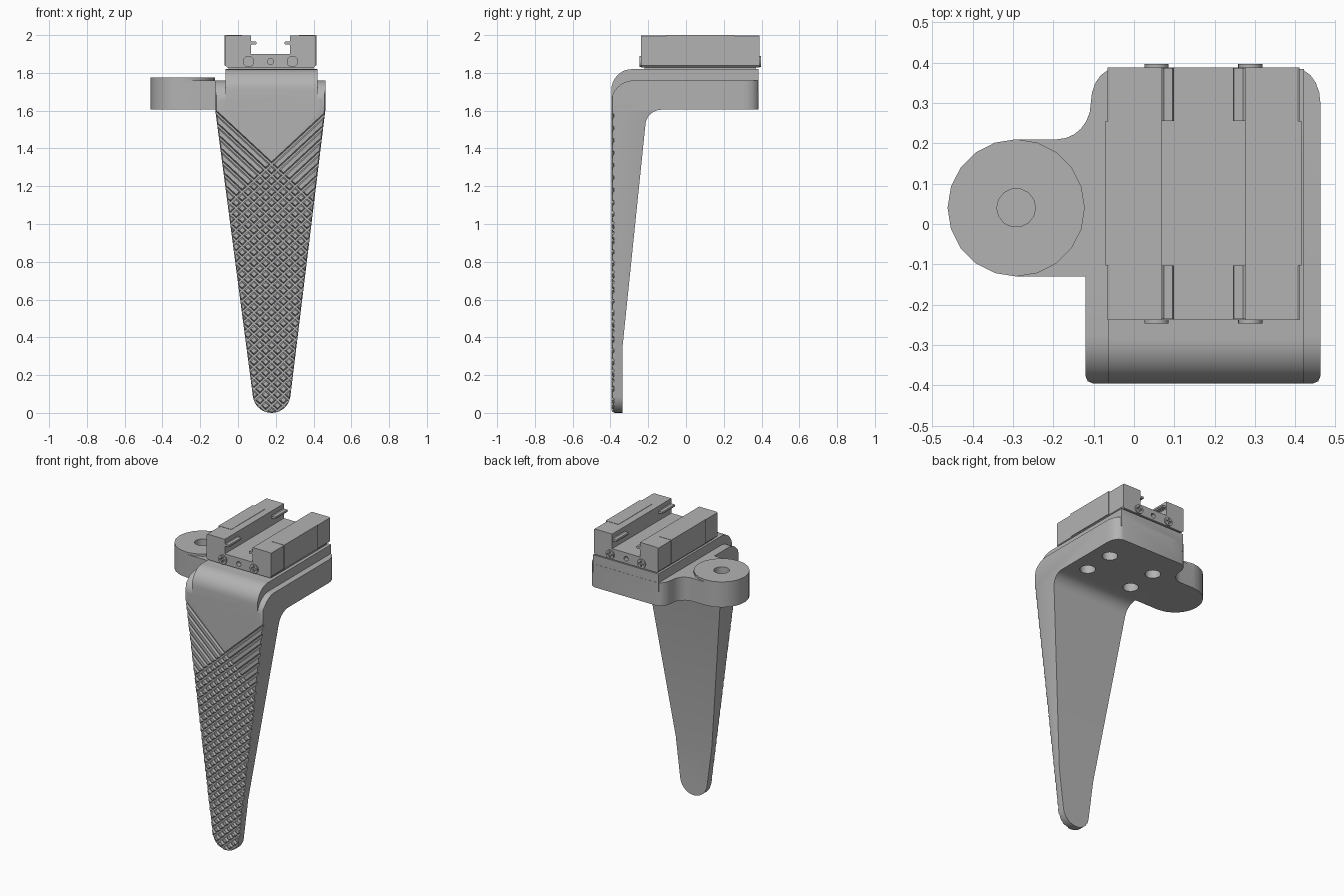
import bpy, bmesh, math
from mathutils import Vector

if "Cube" in bpy.data.objects:
    bpy.data.objects.remove(bpy.data.objects["Cube"])

grey = bpy.data.materials.new("satin grey")
grey.use_nodes = True
grey.diffuse_color = (0.45, 0.45, 0.45, 1)
grey.node_tree.nodes["Principled BSDF"].inputs["Base Color"].default_value = (0.45, 0.45, 0.45, 1)

MID_X, MID_Y = 0.172, 0.075     # centre of the clamp
FRONT = -0.395


def finish(name, bm):
    bmesh.ops.recalc_face_normals(bm, faces=bm.faces)
    mesh = bpy.data.meshes.new(name)
    bm.to_mesh(mesh)
    bm.free()
    mesh.materials.append(grey)
    ob = bpy.data.objects.new(name, mesh)
    bpy.context.collection.objects.link(ob)
    return ob


def prism(name, pts, axis, lo, hi, bevel_low=0):
    """Extrude a 2D outline along an axis, optionally chamfering the low cap."""
    place = {"x": lambda a, b, t: (t, a, b),
             "y": lambda a, b, t: (a, t, b),
             "z": lambda a, b, t: (a, b, t)}[axis]
    bm = bmesh.new()
    low = bm.faces.new([bm.verts.new(place(a, b, lo)) for a, b in pts])
    out = bmesh.ops.extrude_face_region(bm, geom=[low], use_keep_orig=True)
    for v in out["geom"]:
        if isinstance(v, bmesh.types.BMVert):
            v.co = Vector(place(*pts[0], hi)) - Vector(place(*pts[0], lo)) + v.co
    if bevel_low:
        bmesh.ops.recalc_face_normals(bm, faces=bm.faces)
        bmesh.ops.bevel(bm, geom=list(low.edges), offset=bevel_low, segments=2,
                        profile=0.5, affect="EDGES")
    return finish(name, bm)


def box(name, x, y, z):
    return prism(name, [(x[0], y[0]), (x[1], y[0]), (x[1], y[1]), (x[0], y[1])], "z", *z)


def arc(cx, cy, rx, ry, a0, a1, n=8):
    angles = [math.radians(a0 + (a1 - a0) * i / n) for i in range(n + 1)]
    return [(cx + rx * math.cos(a), cy + ry * math.sin(a)) for a in angles]


def disc(name, cx, cy, r, axis, lo, hi, n=20):
    return prism(name, arc(cx, cy, r, r, 0, 360, n)[:-1], axis, lo, hi)


def combine(ob, other, op):
    mod = ob.modifiers.new(op, "BOOLEAN")
    mod.object, mod.operation, mod.solver = other, op, "EXACT"
    deps = bpy.context.evaluated_depsgraph_get()
    mesh = bpy.data.meshes.new_from_object(ob.evaluated_get(deps))
    ob.modifiers.clear()
    ob.data = mesh
    bpy.data.objects.remove(other)


# Bracket: side profile trimmed by the tapering front outline and rounded plan
side = ([(FRONT - 0.002, -0.05)] + arc(-0.277, 1.64, 0.12, 0.12, 180, 90)
        + [(0.385, 1.76), (0.385, 1.605)]
        + arc(-0.13, 1.52, 0.085, 0.085, 90, 174) + [(-0.335, 0.36), (-0.335, -0.05)])
bracket = prism("bracket", side, "x", -0.2, 0.55)
outline = ([(-0.12, 1.9), (-0.12, 1.6)]
           + arc(0.178, 0.1, 0.1, 0.1, 187, 353, 14) + [(0.462, 1.6), (0.462, 1.9)])
combine(bracket, prism("trim", outline, "y", FRONT, 0.6, 0.018), "INTERSECT")
plan = ([(-0.3, -0.6), (0.6, -0.6), (0.6, 0.25), (0.462, 0.3)]
        + arc(0.402, 0.3, 0.06, 0.085, 0, 90, 5)
        + arc(-0.047, 0.3, 0.06, 0.085, 90, 180, 5) + [(-0.107, 0.25), (-0.3, 0.25)])
combine(bracket, prism("trim", plan, "z", -0.2, 2.1), "INTERSECT")

# Raised saddle running over the bend
saddle = ([(FRONT, 1.6)] + arc(-0.285, 1.71, 0.11, 0.11, 180, 90)
          + [(0.384, 1.82), (0.384, 1.7), (-0.3, 1.62)])
combine(bracket, prism("saddle", saddle, "x", -0.065, 0.421), "UNION")

# Side arm with its round boss
arm = ([(0.0, -0.13), (0.0, 0.3), (-0.107, 0.3)]
       + arc(-0.19, 0.3, 0.083, 0.09, 0, -90, 6)
       + arc(-0.292, 0.04, 0.17, 0.17, 90, 270, 10))
combine(bracket, prism("arm", arm, "z", 1.605, 1.76), "UNION")
combine(bracket, disc("boss", -0.292, 0.04, 0.17, "z", 1.65, 1.775), "UNION")
combine(bracket, disc("cut", -0.292, 0.04, 0.048, "z", 1.66, 1.9, 14), "DIFFERENCE")

# Mounting holes under the plate
for sx in (-1, 1):
    for sy in (-1, 1):
        combine(bracket, disc("cut", MID_X + 0.17 * sx, MID_Y + 0.105 * sy, 0.048,
                              "z", 1.5, 1.72, 16), "DIFFERENCE")


# Crossed grip grooves, one family of V cutters per direction
def grooves(sign):
    bm = bmesh.new()
    slope, half, pitch = 0.93, 0.013, 0.058
    for k in range(34):
        z0 = 1.315 - k * pitch
        ends = []
        for t in (-0.45, 0.45):
            x, z = 0.178 + t, z0 - sign * slope * t
            ends.append([bm.verts.new(p) for p in (
                (x, FRONT - 0.01, z + half * 1.6), (x, FRONT - 0.01, z - half * 1.6),
                (x, FRONT + 0.014, z - half * 0.5), (x, FRONT + 0.014, z + half * 0.5))])
        a, b = ends
        bm.faces.new(a)
        bm.faces.new(b)
        for i in range(4):
            j = (i + 1) % 4
            bm.faces.new((a[i], a[j], b[j], b[i]))
    return finish("cut", bm)


for sign in (-1, 1):
    combine(bracket, grooves(sign), "DIFFERENCE")

# Clamp: channel block on a thin spacer
box("spacer", (-0.05, 0.4), (-0.22, 0.37), (1.815, 1.835))
half = [(0.238, 1.84), (0.238, 1.994), (0.103, 2.0), (0.103, 1.9)]
half = [(0.228, 1.828), (0.238, 1.838), (0.238, 1.994), (0.232, 1.998), (0.103, 1.998), (0.103, 1.9)]
section = [(MID_X + x, z) for x, z in half] + [(MID_X - x, z) for x, z in reversed(half)]
clamp = prism("clamp_body", section, "y", -0.238, 0.388)
for y in (-0.238, 0.388):
    combine(clamp, disc("cut", MID_X, 1.86, 0.016, "y", y - 0.03, y + 0.03, 12), "DIFFERENCE")

for s, tag in ((1, "left"), (-1, "right")):
    # Slightly proud middle section of each rail
    xs = sorted((MID_X + s * 0.15, MID_X + s * 0.243))
    box("rail_middle_" + tag, xs, (-0.103, 0.255), (1.84, 2.0))
    # Gripping lips at both ends of the channel
    lip = [(MID_X + s * x, z) for x, z in
           ((0.11, 1.975), (0.098, 1.965), (0.076, 1.965), (0.073, 1.958),
            (0.076, 1.951), (0.098, 1.951), (0.11, 1.941))]
    for end, y0, y1 in (("front", -0.236, -0.103), ("back", 0.255, 0.386)):
        prism(f"lip_{end}_{tag}", lip, "y", y0, y1)

# Cross-head screws in both ends
for sx, tag in ((1, "left"), (-1, "right")):
    for face, out, end in ((-0.238, -1, "front"), (0.388, 1, "back")):
        x, z, tip = MID_X + sx * 0.116, 1.86, face + out * 0.008
        screw = disc(f"screw_{end}_{tag}", x, z, 0.03, "y", *sorted((face - out * 0.01, tip)))
        for a, b in ((0.02, 0.005), (0.005, 0.02)):
            ys = sorted((tip - out * 0.007, tip + out * 0.01))
            combine(screw, box("cut", (x - a, x + a), ys, (z - b, z + b)), "DIFFERENCE")

# Smooth the curved surfaces, keep edges crisp
for ob in bpy.context.collection.objects:
    ob.select_set(ob.type == "MESH")
    if ob.type == "MESH":
        bpy.context.view_layer.objects.active = ob
bpy.ops.object.shade_smooth_by_angle(angle=math.radians(30))
